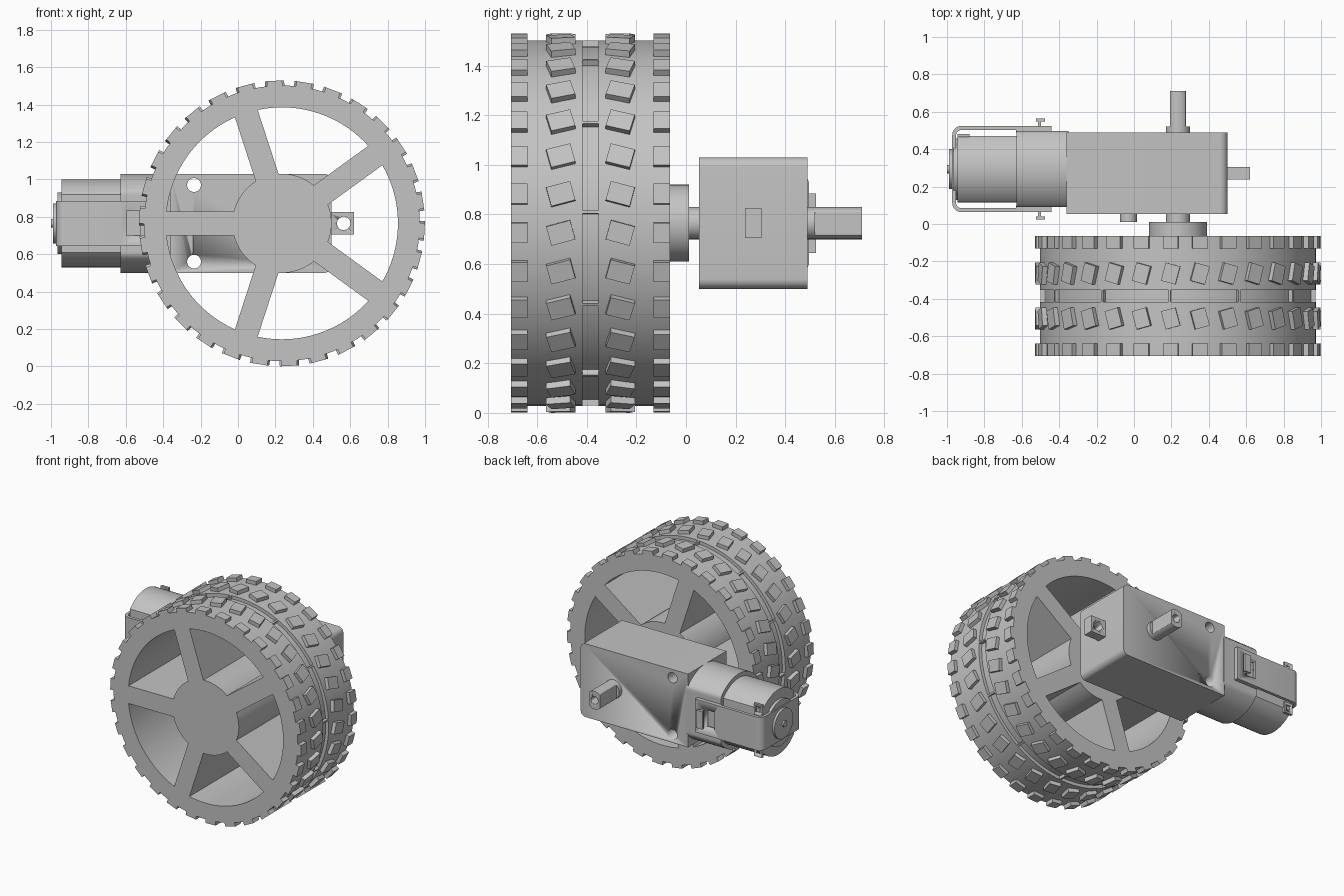
import bpy, bmesh
from math import sin, cos, pi, radians, asin
from mathutils import Matrix, Vector

cube = bpy.data.objects.get("Cube")
if cube:
    bpy.data.objects.remove(cube, do_unlink=True)

grey = bpy.data.materials.new("plain grey")
grey.use_nodes = True
grey.diffuse_color = (0.55, 0.55, 0.55, 1)
grey.node_tree.nodes["Principled BSDF"].inputs["Base Color"].default_value = grey.diffuse_color

WX, WZ = 0.235, 0.765          # wheel and motor axis
Y0, Y1 = -0.705, -0.065        # wheel faces
MID = (Y0 + Y1) / 2


def finish(name, bm):
    bmesh.ops.recalc_face_normals(bm, faces=bm.faces)
    mesh = bpy.data.meshes.new(name)
    bm.to_mesh(mesh)
    bm.free()
    mesh.materials.append(grey)
    ob = bpy.data.objects.new(name, mesh)
    bpy.context.collection.objects.link(ob)
    select(ob)
    bpy.ops.object.shade_smooth_by_angle(angle=radians(30))
    return ob


def select(ob):
    bpy.ops.object.select_all(action='DESELECT')
    ob.select_set(True)
    bpy.context.view_layer.objects.active = ob


def prism(name, outline, axis, a, b):
    """Extrude a 2D outline along an axis from a to b."""
    place = {'X': lambda u, v, w: (w, u, v),
             'Y': lambda u, v, w: (u, w, v),
             'Z': lambda u, v, w: (u, v, w)}[axis]
    bm = bmesh.new()
    face = bm.faces.new([bm.verts.new(place(u, v, a)) for u, v in outline])
    new = bmesh.ops.extrude_face_region(bm, geom=[face])['geom']
    shift = Vector(place(0, 0, b - a))
    bmesh.ops.translate(bm, vec=shift, verts=[g for g in new if isinstance(g, bmesh.types.BMVert)])
    return finish(name, bm)


def arc(u, v, r, start, end, n):
    return [(u + r * cos(radians(start + (end - start) * i / n)),
             v + r * sin(radians(start + (end - start) * i / n))) for i in range(n + 1)]


def circle(u, v, r, flat=None, n=64):
    """Circle, optionally with two flats at u +- flat."""
    f = flat or r
    return [(max(u - f, min(u + f, p)), q) for p, q in arc(u, v, r, 0, 360, n)[:-1]]


def rect(u0, u1, v0, v1):
    return [(u0, v0), (u1, v0), (u1, v1), (u0, v1)]


def drill(ob, outline, axis, a, b):
    cutter = prism("cutter", outline, axis, a, b)
    cutter.hide_render = True
    mod = ob.modifiers.new("hole", 'BOOLEAN')
    mod.operation, mod.object, mod.solver = 'DIFFERENCE', cutter, 'EXACT'
    select(ob)
    bpy.ops.object.modifier_apply(modifier=mod.name)
    bpy.data.objects.remove(cutter, do_unlink=True)


def add_block(bm, angle, y, size, radius, tilt=0):
    """Box on the tyre: size is radial, across, around."""
    m = (Matrix.Translation((WX, 0, WZ)) @ Matrix.Rotation(-radians(angle), 4, 'Y')
         @ Matrix.Translation((radius - size[0] / 2, y, 0))
         @ Matrix.Rotation(radians(tilt), 4, 'X') @ Matrix.Diagonal((*size, 1)))
    bmesh.ops.create_cube(bm, size=1, matrix=m)


# Tyre: ring profile with a centre groove, spun about the axle
R, GROOVE, INNER = 0.737, 0.713, 0.62
profile = [(INNER, Y0), (R, Y0), (R, MID - 0.033), (GROOVE, MID - 0.033),
           (GROOVE, MID + 0.033), (R, MID + 0.033), (R, Y1), (INNER, Y1)]
bm = bmesh.new()
ring = [bm.verts.new((WX + r, y, WZ)) for r, y in profile]
edges = [bm.edges.new((ring[i], ring[i - 1])) for i in range(len(ring))]
bmesh.ops.spin(bm, geom=ring + edges, cent=(WX, 0, WZ), axis=(0, 1, 0),
               angle=2 * pi, steps=120, use_duplicate=False)
bmesh.ops.remove_doubles(bm, verts=bm.verts, dist=0.0005)
finish("tyre", bm)

# Tread: square edge lugs, tilted inner lugs, thin groove bars
bm = bmesh.new()
for k in range(30):
    a = 12 * k - 3
    for side, tilt in ((-1, 15), (1, -15)):
        add_block(bm, a, MID + side * 0.287, (0.05, 0.066, 0.082), 0.763)
        add_block(bm, a, MID + side * 0.12, (0.05, 0.1, 0.08), 0.763, tilt)
for k in range(12):
    add_block(bm, 30 * k + 3.5, MID, (0.04, 0.066, 0.012), R)
finish("tread_lugs", bm)

# Hub and five spokes in one outline
HUB, HALF = 0.265, 0.064
gap = math_gap = asin(HALF / HUB) * 180 / pi
outline = []
for k in range(5):
    a = 36 + 72 * k
    c, s = cos(radians(a)), sin(radians(a))
    outline += [(WX + 0.625 * c + w * s, WZ + 0.625 * s - w * c) for w in (HALF, -HALF)]
    outline += arc(WX, WZ, HUB, a + gap, a + 72 - gap, 10)
prism("hub_and_spokes", outline, 'Y', Y0, Y1)
prism("hub_boss", circle(WX, WZ, 0.155), 'Y', Y1 - 0.02, 0.012)

# Gearbox with rounded end and two bolt holes
body = ([(-0.36, 0.5)] + arc(0.46, 0.54, 0.04, -90, 0, 8)
        + arc(0.46, 0.99, 0.04, 0, 90, 8) + [(-0.36, 1.03)])
gearbox = prism("gearbox", body, 'Y', 0.053, 0.49)
for z in (0.56, 0.97):
    drill(gearbox, circle(-0.235, z, 0.037, n=32), 'Y', 0, 0.6)

# Mounting tab
tab = prism("mounting_tab", rect(0.48, 0.62, 0.705, 0.825), 'Y', 0.238, 0.305)
drill(tab, circle(0.565, WZ, 0.036, n=32), 'Y', 0.1, 0.4)

# Output shaft with flats, collars and locating peg
shaft = prism("output_shaft", circle(WX, WZ, 0.065, 0.043), 'Y', 0.48, 0.71)
drill(shaft, circle(WX, WZ, 0.028, n=32), 'Y', 0.55, 0.8)
prism("rear_collar", circle(WX, WZ, 0.065), 'Y', 0.48, 0.52)
prism("front_axle", circle(WX, WZ, 0.065), 'Y', 0, 0.07)
prism("locating_peg", circle(-0.03, WZ, 0.046, n=32), 'Y', 0.01, 0.07)

# Motor: flat sided cylinders and end bosses
MY = 0.293
prism("motor_mount", circle(MY, WZ, 0.265, 0.203, 96), 'X', -0.628, -0.35)
prism("motor_can", circle(MY, WZ, 0.235, 0.177, 96), 'X', -0.945, -0.62)
prism("motor_end", circle(MY, WZ, 0.165), 'X', -0.965, -0.94)
prism("motor_end_boss", circle(MY, WZ, 0.107), 'X', -0.988, -0.94)
prism("motor_shaft_tip", circle(MY, WZ, 0.022, n=24), 'X', -1, -0.96)

# Retaining strap wrapped round the motor, with hooks and terminals
LOW, HIGH, T = 0.063, 0.525, 0.022


def strap_outline(x_end, low, high, x_back, r):
    return ([(x_end, low)] + arc(x_back + r, low + r, r, -90, -180, 6)
            + arc(x_back + r, high - r, r, 180, 90, 6) + [(x_end, high)])


outer = strap_outline(-0.625, LOW, HIGH, -0.972, 0.05)
inner = strap_outline(-0.625, LOW + T, HIGH - T, -0.952, 0.03)
prism("strap", outer + inner[::-1], 'Z', 0.645, 0.885)
for side in (-1, 1):
    y_out = HIGH if side > 0 else LOW
    label = "rear" if side > 0 else "front"

    def span(p, q):
        return sorted((y_out + side * p, y_out + side * q))

    arm = prism(label + "_strap_arm", rect(-0.63, -0.44, 0.645, 0.885), 'Y', *span(-0.035, 0))
    drill(arm, rect(-0.595, -0.525, 0.7, 0.83), 'Y', *span(-0.1, 0.1))
    prism(label + "_hook_post", rect(-0.513, -0.498, 0.7, 0.83), 'Y', *span(-0.02, 0.038))
    prism(label + "_hook_lip", rect(-0.525, -0.475, 0.7, 0.83), 'Y', *span(0.022, 0.038))
    z = WZ + side * 0.15
    term = prism("terminal_" + label, rect(-0.945, -0.88, z - 0.04, z + 0.04), 'Y', 0.465, 0.482)
    drill(term, rect(-0.93, -0.895, z - 0.02, z + 0.02), 'Y', 0.4, 0.6)
